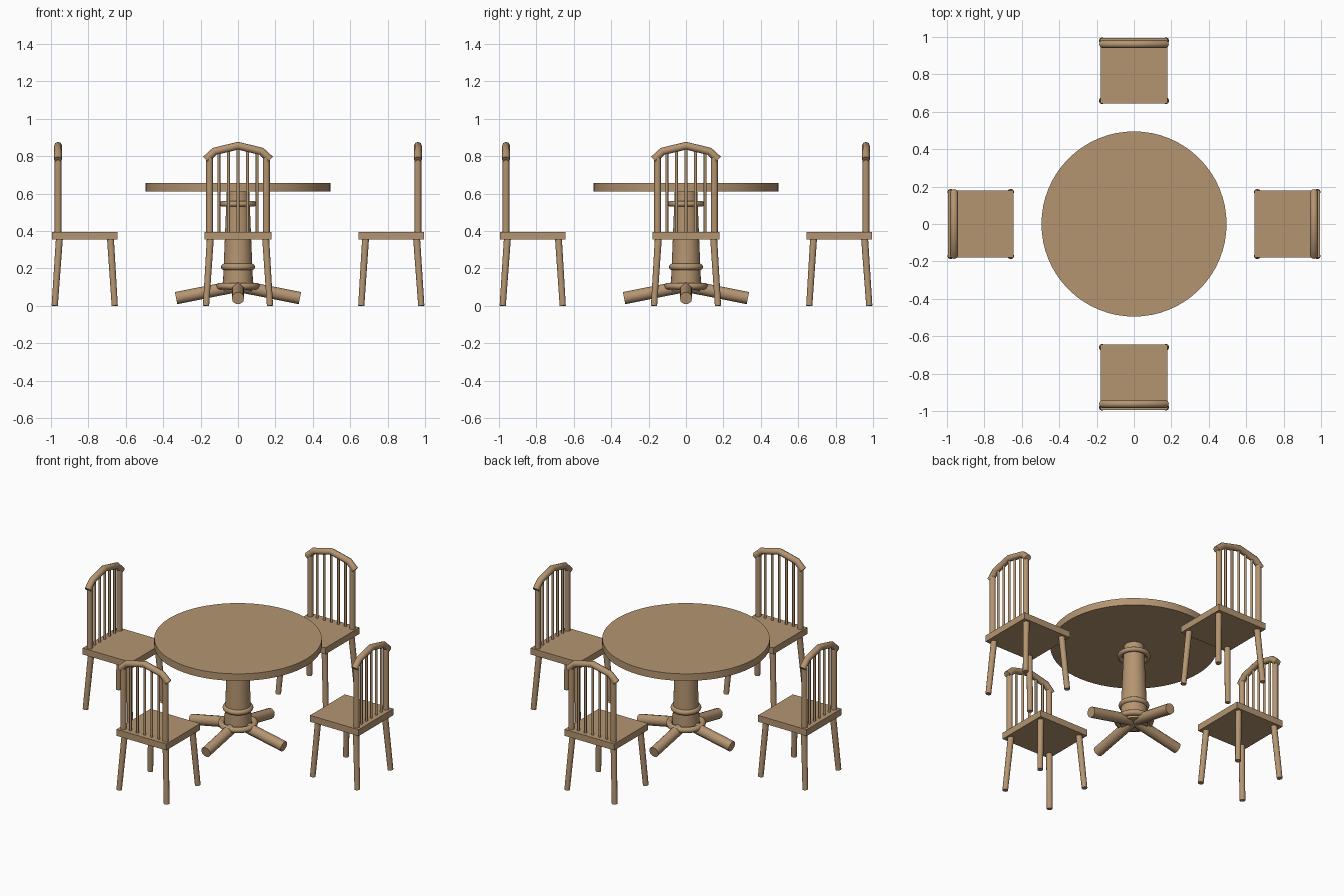
import bpy
import math
from mathutils import Vector, Matrix

cube = bpy.data.objects.get("Cube")
if cube:
    bpy.data.objects.remove(cube, do_unlink=True)

wood = bpy.data.materials.new("warm wood")
wood.use_nodes = True
colour = (0.46, 0.30, 0.165, 1)
wood.diffuse_color = colour
wood.node_tree.nodes["Principled BSDF"].inputs["Base Color"].default_value = colour


def finish(name, smooth=True):
    ob = bpy.context.object
    ob.name = name
    ob.data.materials.clear()
    ob.data.materials.append(wood)
    if smooth:
        bpy.ops.object.shade_smooth_by_angle(angle=math.radians(50))
    return ob


def rod(name, start, end, r1, r2=None, sides=12):
    """Round bar between two points, optionally tapered."""
    a, b = Vector(start), Vector(end)
    bpy.ops.mesh.primitive_cone_add(
        vertices=sides, radius1=r1, radius2=r1 if r2 is None else r2,
        depth=(b - a).length, location=(a + b) / 2,
        rotation=(b - a).to_track_quat('Z', 'Y').to_euler())
    return finish(name)


def ring(name, z, major, minor):
    bpy.ops.mesh.primitive_torus_add(
        major_segments=32, minor_segments=10, major_radius=major,
        minor_radius=minor, location=(0, 0, z))
    return finish(name)


def box(name, centre, size):
    bpy.ops.mesh.primitive_cube_add(size=1, location=centre)
    bpy.context.object.scale = size
    return finish(name, smooth=False)


def tube(name, points, radius):
    """Round bar bent along straight segments."""
    curve = bpy.data.curves.new(name, 'CURVE')
    curve.dimensions = '3D'
    curve.bevel_depth = radius
    curve.bevel_resolution = 2
    curve.use_fill_caps = True
    spline = curve.splines.new('POLY')
    spline.points.add(len(points) - 1)
    for p, co in zip(spline.points, points):
        p.co = (*co, 1)
    ob = bpy.data.objects.new(name, curve)
    bpy.context.collection.objects.link(ob)
    bpy.ops.object.select_all(action='DESELECT')
    bpy.context.view_layer.objects.active = ob
    ob.select_set(True)
    bpy.ops.object.convert(target='MESH')
    return finish(name)


# Table: round top on a tapered pedestal with turned rings
rod("table_top", (0, 0, 0.61), (0, 0, 0.656), 0.495, sides=64)
rod("pedestal", (0, 0, 0.08), (0, 0, 0.612), 0.082, 0.06, sides=32)
ring("upper_ring", 0.545, 0.084, 0.015)
ring("middle_ring", 0.208, 0.073, 0.018)
ring("lower_ring", 0.105, 0.1, 0.018)

# Four sloping feet
for i in range(4):
    c, s = round(math.cos(i * math.pi / 2)), round(math.sin(i * math.pi / 2))
    rod(f"table_foot_{i + 1}", (0, 0, 0.107), (0.331 * c, 0.331 * s, 0.041), 0.033)


def chair(tag):
    """Chair on the -y side, its back turned outwards."""
    parts = [box(f"seat_{tag}", (0, -0.82, 0.375), (0.358, 0.35, 0.042))]
    back_y = -0.962
    for side, x in (("left", 1), ("right", -1)):
        for end, top, foot in (("inner", -0.682, -0.659), ("outer", -0.955, -0.98)):
            parts.append(rod(f"{end}_{side}_leg_{tag}", (x * 0.171, foot, 0),
                             (x * 0.148, top, 0.36), 0.017, 0.019))
        parts.append(rod(f"{side}_back_post_{tag}", (x * 0.152, back_y, 0.39),
                         (x * 0.152, back_y, 0.8), 0.018))
    # Slim spindles reaching up into the bow
    for i in range(-2, 3):
        x = i * 0.051
        parts.append(rod(f"spindle_{i + 3}_{tag}", (x, back_y, 0.39),
                         (x, back_y, 0.853 - 0.25 * abs(x)), 0.008, sides=8))
    arch = [(-0.172, 0.782), (-0.125, 0.826), (0, 0.856), (0.125, 0.826), (0.172, 0.782)]
    parts.append(tube(f"back_bow_{tag}", [(x, back_y, z) for x, z in arch], 0.021))
    return parts


# Four chairs around the table
bpy.context.view_layer.update()
for i, tag in enumerate(("front", "left", "back", "right")):
    turn = Matrix.Rotation(i * math.pi / 2, 4, 'Z')
    parts = chair(tag)
    bpy.context.view_layer.update()
    for ob in parts:
        ob.matrix_world = turn @ ob.matrix_world
